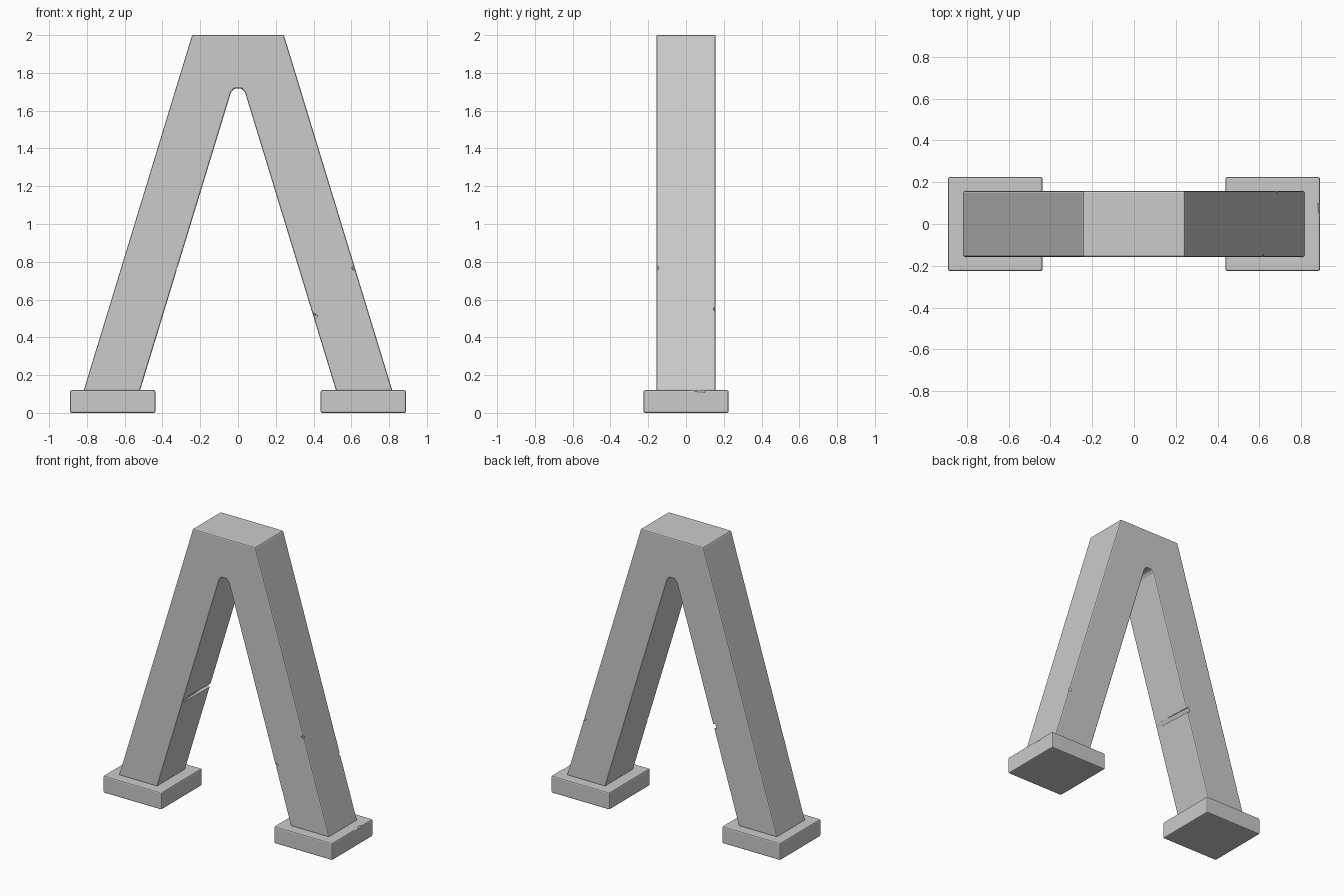
import bpy
import bmesh
from math import radians

cube = bpy.data.objects.get("Cube")
if cube:
    bpy.data.objects.remove(cube, do_unlink=True)

GREY = (0.6, 0.6, 0.6, 1)
stone = bpy.data.materials.new("plain_grey")
stone.use_nodes = True
stone.diffuse_color = GREY
stone.node_tree.nodes["Principled BSDF"].inputs["Base Color"].default_value = GREY


def add_object(name, bm):
    bmesh.ops.recalc_face_normals(bm, faces=bm.faces)
    mesh = bpy.data.meshes.new(name)
    bm.to_mesh(mesh)
    bm.free()
    mesh.materials.append(stone)
    obj = bpy.data.objects.new(name, mesh)
    bpy.context.collection.objects.link(obj)
    return obj


def block(name, location, size, rotation=(0, 0, 0)):
    bm = bmesh.new()
    bmesh.ops.create_cube(bm, size=1)
    bmesh.ops.scale(bm, vec=size, verts=bm.verts)
    obj = add_object(name, bm)
    obj.location = location
    obj.rotation_euler = [radians(a) for a in rotation]
    return obj


def bevel(obj, width):
    mod = obj.modifiers.new("worn_edges", 'BEVEL')
    mod.width = width
    mod.segments = 2
    mod.limit_method = 'ANGLE'
    mod.angle_limit = radians(40)


def chip(target, location, size, rotation):
    cutter = block(target.name + "_chip_cutter", location, size, rotation)
    cutter.hide_render = True
    cutter.hide_set(True)
    cutter.display_type = 'WIRE'
    mod = target.modifiers.new("chip", 'BOOLEAN')
    mod.operation = 'DIFFERENCE'
    mod.solver = 'EXACT'
    mod.object = cutter


# Splayed frame: half outline mirrored, then extruded through its depth
half = [(0.243, 2.0), (0.818, 0.115), (0.52, 0.115), (0.038, 1.695), (0.02, 1.717)]
outline = half + [(-x, z) for x, z in reversed(half)]
bm = bmesh.new()
face = bm.faces.new([bm.verts.new((x, -0.157, z)) for x, z in outline])
extruded = bmesh.ops.extrude_face_region(bm, geom=[face])
moved = [v for v in extruded["geom"] if isinstance(v, bmesh.types.BMVert)]
bmesh.ops.translate(bm, vec=(0, 0.314, 0), verts=moved)
frame = add_object("splayed_frame", bm)
bevel(frame, 0.008)

# Crack across the inner face of one leg and nicks on the other
chip(frame, (-0.318, 0, 0.765), (0.03, 0.5, 0.03), (0, 30, 4))
chip(frame, (0.403, -0.157, 0.51), (0.02, 0.02, 0.03), (20, 30, 45))
chip(frame, (0.62, -0.157, 0.77), (0.02, 0.02, 0.03), (20, 30, 45))
chip(frame, (0.685, 0.157, 0.55), (0.02, 0.02, 0.03), (20, 30, 45))

# Square feet
feet = {}
for side, x in (("left", 0.664), ("right", -0.664)):
    foot = block(side + "_foot", (x, 0, 0.06), (0.452, 0.45, 0.12))
    bevel(foot, 0.008)
    feet[side] = foot

# Chipped inner front corner and worn outer edge
chip(feet["right"], (-0.43, -0.23, 0.13), (0.2, 0.2, 0.04), (20, 20, 0))
chip(feet["left"], (0.9, 0.04, 0.125), (0.04, 0.12, 0.03), (0, 45, 5))
